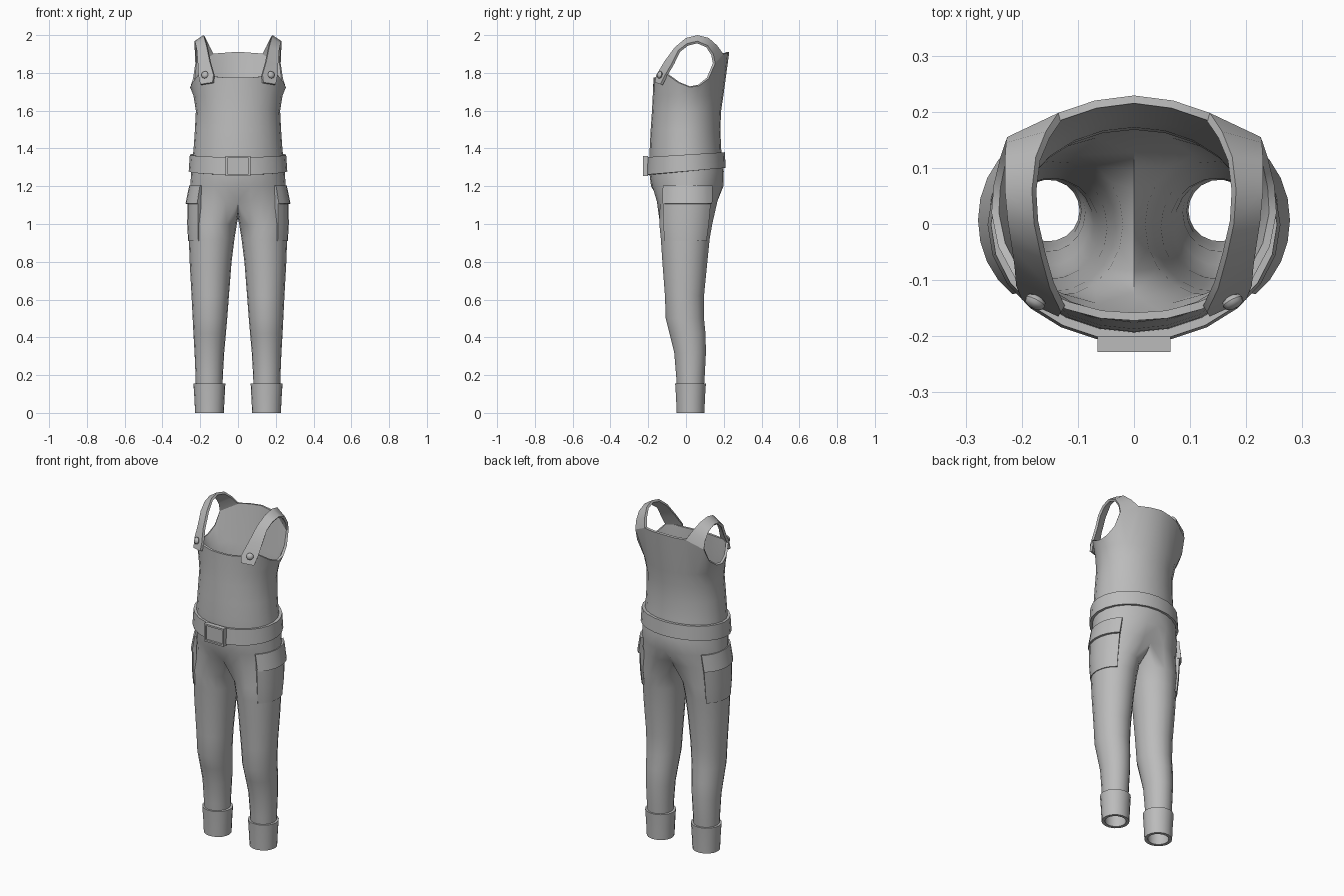
import bpy, bmesh, math
from mathutils import Vector

if "Cube" in bpy.data.objects:
    bpy.data.objects.remove(bpy.data.objects["Cube"])

cloth = bpy.data.materials.new("grey_cloth")
cloth.diffuse_color = (0.5, 0.5, 0.5, 1)
cloth.use_nodes = True
cloth.node_tree.nodes["Principled BSDF"].inputs["Base Color"].default_value = cloth.diffuse_color


def finish(name, bm, thickness=0.0, mirror=True):
    """Turn a bmesh into a mirrored, thickened, smooth-shaded object."""
    me = bpy.data.meshes.new(name)
    bm.to_mesh(me)
    bm.free()
    me.materials.append(cloth)
    ob = bpy.data.objects.new(name, me)
    bpy.context.collection.objects.link(ob)
    if mirror:
        mod = ob.modifiers.new("mirror", 'MIRROR')
        mod.use_clip = True
        mod.merge_threshold = 0.0005
    if thickness:
        mod = ob.modifiers.new("thickness", 'SOLIDIFY')
        mod.thickness = thickness
        mod.offset = -1
    bpy.ops.object.select_all(action='DESELECT')
    ob.select_set(True)
    bpy.context.view_layer.objects.active = ob
    bpy.ops.object.convert(target='MESH')
    bpy.ops.object.shade_smooth_by_angle(angle=math.radians(40))
    return ob


def loft(bm, rings, closed=False):
    """Skin rings listed from bottom to top, points anticlockwise from above."""
    rows = [[bm.verts.new(p) for p in ring] for ring in rings]
    n = len(rows[0])
    for a, b in zip(rows, rows[1:]):
        for i in range(n if closed else n - 1):
            j = (i + 1) % n
            bm.faces.new((a[i], a[j], b[j], b[i]))


def half_ring(z, w, front, back, tilt=0.0):
    """Half an oval from front centre round the side to back centre."""
    pts = []
    for i in range(13):
        t = math.radians(-90 + 15 * i)
        y = (front + back) / 2 + (back - front) / 2 * math.sin(t)
        pts.append((w * math.cos(t) if 0 < i < 12 else 0.0, y, z + tilt * math.sin(t)))
    return pts


LEG_ANGLES = [-125 + 250 * i / 12 for i in range(13)] + [125 + 110 * j / 6 for j in range(1, 6)]


def oval(z, x0, x1, y0, y1, angles=LEG_ANGLES):
    return [((x0 + x1) / 2 + (x1 - x0) / 2 * math.cos(math.radians(a)),
             (y0 + y1) / 2 + (y1 - y0) / 2 * math.sin(math.radians(a)), z) for a in angles]


# Trousers and bib: leg rings, crotch split, torso rings, cut top edge
hip = half_ring(1.12, 0.26, -0.16, 0.172)
hip[0], hip[12] = (0, -0.14, 1.12), (0, 0.14, 1.12)
crotch = [(0, 0.11, 1.075), (0, 0.07, 1.045), (0, 0.02, 1.03), (0, -0.04, 1.045), (0, -0.095, 1.075)]
legs = [oval(*r) for r in (
    (0.10, 0.083, 0.222, -0.045, 0.093),
    (0.20, 0.080, 0.225, -0.053, 0.100),
    (0.32, 0.073, 0.230, -0.063, 0.106),
    (0.42, 0.064, 0.236, -0.088, 0.104),
    (0.50, 0.057, 0.240, -0.108, 0.096),
    (0.62, 0.048, 0.246, -0.112, 0.096),
    (0.80, 0.034, 0.256, -0.126, 0.114),
    (0.92, 0.019, 0.260, -0.134, 0.126),
    (1.00, 0.006, 0.262, -0.142, 0.140))]
top_edge = [(0, -.172, 1.775), (.06, -.168, 1.775), (.12, -.152, 1.78), (.17, -.13, 1.79),
            (.21, -.1, 1.79), (.242, -.04, 1.748), (.254, .02, 1.724), (.25, .07, 1.732),
            (.238, .12, 1.77), (.226, .155, 1.85), (.135, .198, 1.9), (.07, .22, 1.905), (0, .229, 1.91)]
torso = [hip] + [half_ring(*r) for r in (
    (1.20, 0.253, -0.185, 0.198),
    (1.28, 0.247, -0.195, 0.200),
    (1.40, 0.235, -0.192, 0.186),
    (1.50, 0.228, -0.187, 0.182),
    (1.60, 0.223, -0.180, 0.186),
    (1.68, 0.236, -0.176, 0.198))] + [top_edge]
bm = bmesh.new()
loft(bm, legs + [hip + crotch], closed=True)
loft(bm, torso)
bmesh.ops.remove_doubles(bm, verts=bm.verts, dist=0.0005)
finish("overalls_body", bm, 0.014)

# Turned-up cuffs
bm = bmesh.new()
loft(bm, [oval(0.0, 0.075, 0.227, -0.05, 0.098), oval(0.08, 0.071, 0.231, -0.053, 0.101),
          oval(0.155, 0.067, 0.236, -0.058, 0.106)], closed=True)
finish("cuffs", bm, 0.018)

# Shoulder straps: inner and outer edge, front tab to back
edges = [((.135, -.165, 1.75), (.2, -.135, 1.74)), ((.13, -.157, 1.79), (.21, -.11, 1.79)),
         ((.15, -.115, 1.86), (.213, -.075, 1.85)), ((.165, -.06, 1.935), (.218, -.04, 1.92)),
         ((.178, 0, 1.985), (.225, .005, 1.955)), ((.182, .06, 2.0), (.23, .06, 1.968)),
         ((.175, .12, 1.985), (.23, .115, 1.945)), ((.157, .165, 1.945), (.228, .145, 1.9)),
         ((.135, .198, 1.9), (.226, .155, 1.85))]
bm = bmesh.new()
loft(bm, edges)
finish("shoulder_straps", bm, 0.014)

# Strap buttons
bm = bmesh.new()
bmesh.ops.create_uvsphere(bm, u_segments=10, v_segments=6, radius=0.02)
bmesh.ops.scale(bm, vec=(1, 1, 0.6), verts=bm.verts)
turn = Vector((0.45, -0.85, 0.25)).to_track_quat('Z', 'Y').to_matrix()
bmesh.ops.rotate(bm, cent=(0, 0, 0), matrix=turn, verts=bm.verts)
bmesh.ops.translate(bm, vec=(0.176, -0.139, 1.79), verts=bm.verts)
finish("strap_buttons", bm)

# Belt, dipping towards the front
bm = bmesh.new()
loft(bm, [half_ring(1.279, 0.261, -0.212, 0.21, 0.018), half_ring(1.367, 0.255, -0.208, 0.206, 0.013)])
finish("belt", bm, 0.018)

# Buckle with a sunken centre
bm = bmesh.new()
bmesh.ops.create_cube(bm, size=1)
bmesh.ops.scale(bm, vec=(0.13, 0.028, 0.105), verts=bm.verts)
bmesh.ops.translate(bm, vec=(0, -0.214, 1.307), verts=bm.verts)
front = min(bm.faces, key=lambda f: f.calc_center_median().y)
bmesh.ops.inset_region(bm, faces=[front], thickness=0.014)
bmesh.ops.inset_region(bm, faces=[front], thickness=0.001, depth=-0.01)
finish("buckle", bm, mirror=False)

# Cargo pockets wrapped round the outer thighs, with flared flaps
arc = [-56 + 14 * i for i in range(9)]
bm = bmesh.new()
loft(bm, [oval(0.91, 0.02, 0.264, -0.136, 0.132, arc), oval(1.0, 0.012, 0.269, -0.146, 0.146, arc),
          oval(1.14, 0.01, 0.267, -0.15, 0.16, arc)])
finish("cargo_pockets", bm, 0.02)
bm = bmesh.new()
loft(bm, [oval(1.108, 0.0, 0.278, -0.152, 0.166, arc), oval(1.205, 0.0, 0.258, -0.15, 0.168, arc)])
finish("pocket_flaps", bm, 0.02)
